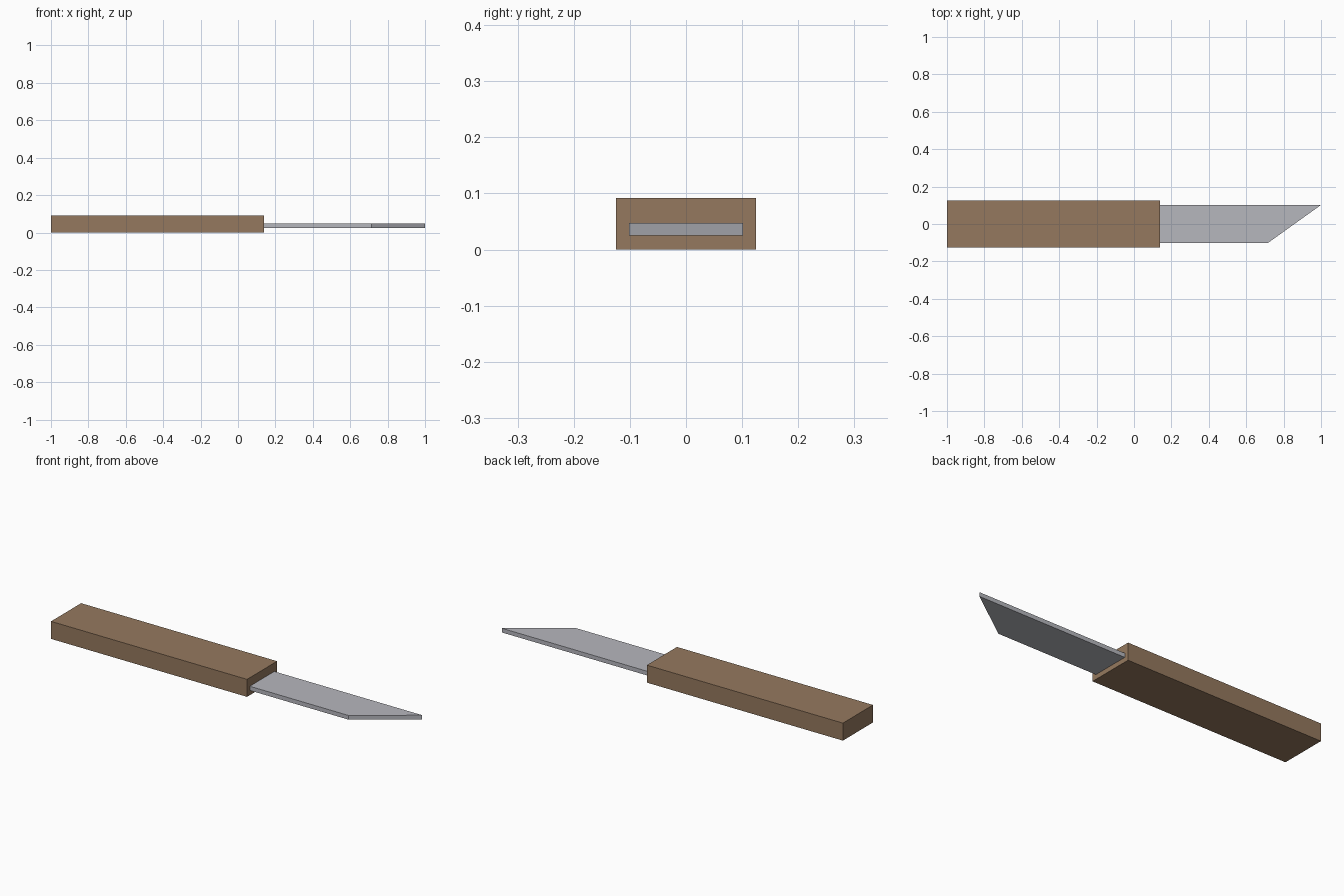
import bpy
import bmesh

cube = bpy.data.objects.get("Cube")
if cube:
    bpy.data.objects.remove(cube, do_unlink=True)


def make_material(name, rgb):
    mat = bpy.data.materials.new(name)
    mat.use_nodes = True
    color = (*rgb, 1.0)
    mat.diffuse_color = color
    mat.node_tree.nodes["Principled BSDF"].inputs["Base Color"].default_value = color
    return mat


def make_slab(name, outline, bottom, top, mat):
    """Extrude a flat outline in x, y between two heights."""
    bm = bmesh.new()
    base = bm.faces.new([bm.verts.new((x, y, bottom)) for x, y in outline])
    grown = bmesh.ops.extrude_face_region(bm, geom=[base])
    verts = [v for v in grown["geom"] if isinstance(v, bmesh.types.BMVert)]
    bmesh.ops.translate(bm, vec=(0, 0, top - bottom), verts=verts)
    bmesh.ops.recalc_face_normals(bm, faces=bm.faces)
    mesh = bpy.data.meshes.new(name)
    bm.to_mesh(mesh)
    bm.free()
    mesh.materials.append(mat)
    obj = bpy.data.objects.new(name, mesh)
    bpy.context.collection.objects.link(obj)
    return obj


wood = make_material("brown wood", (0.30, 0.191, 0.113))
steel = make_material("grey steel", (0.47, 0.475, 0.515))

# Rectangular handle
handle_end = 0.14
half = 0.125
make_slab("handle", [(-1, -half), (handle_end, -half), (handle_end, half), (-1, half)],
          0.0, 0.092, wood)

# Thin blade with a slanted tip, seated just inside the handle
root = handle_end - 0.01
edge = 0.102
make_slab("blade", [(root, -edge), (0.715, -edge), (1, edge), (root, edge)],
          0.025, 0.047, steel)
